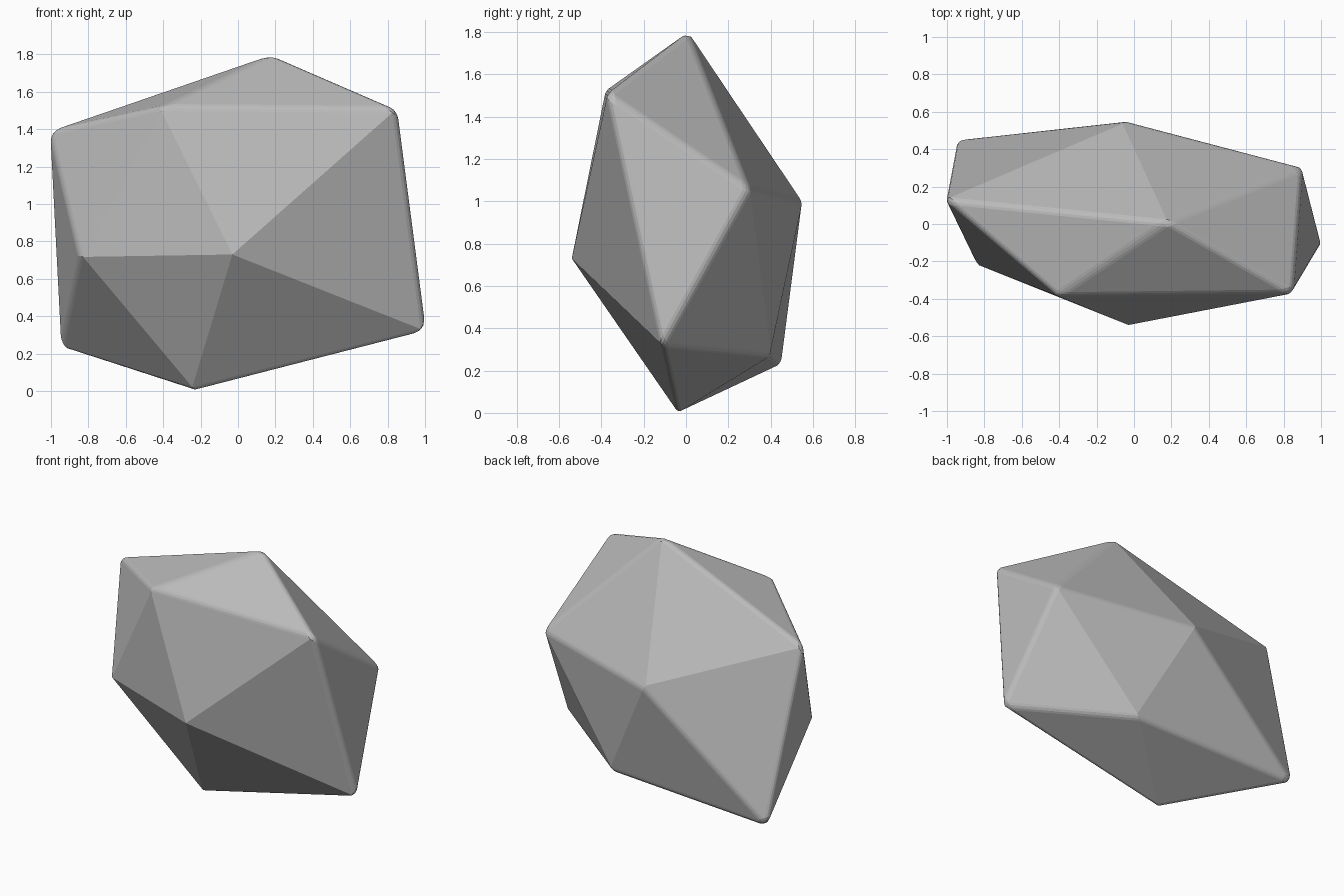
import bpy
import bmesh
from math import radians

cube = bpy.data.objects.get("Cube")
if cube:
    bpy.data.objects.remove(cube, do_unlink=True)

# Stone corners: an irregular twenty-sided solid, rings run counterclockwise
TOP = (0.18, 0.01, 1.80)
UPPER = [(0.85, -0.37, 1.51), (0.90, 0.30, 1.06), (-0.05, 0.55, 1.0),
         (-1.01, 0.13, 1.39), (-0.41, -0.385, 1.52)]
LOWER = [(1.005, -0.11, 0.32), (0.30, 0.40, 0.27), (-0.95, 0.45, 0.23),
         (-0.85, -0.20, 0.72), (-0.03, -0.54, 0.73)]
BOTTOM = (-0.24, -0.04, 0.0)

bm = bmesh.new()
top, bottom = bm.verts.new(TOP), bm.verts.new(BOTTOM)
upper = [bm.verts.new(p) for p in UPPER]
lower = [bm.verts.new(p) for p in LOWER]

# Caps and the zigzag belt between the rings
for i in range(len(upper)):
    j = (i + 1) % len(upper)
    bm.faces.new((top, upper[i], upper[j]))
    bm.faces.new((upper[i], lower[i], upper[j]))
    bm.faces.new((upper[j], lower[i], lower[j]))
    bm.faces.new((bottom, lower[j], lower[i]))
bmesh.ops.recalc_face_normals(bm, faces=bm.faces)

mesh = bpy.data.meshes.new("stone")
bm.to_mesh(mesh)
bm.free()
stone = bpy.data.objects.new("stone", mesh)
bpy.context.collection.objects.link(stone)

# Worn edges: only the sharper ridges are rounded
bevel = stone.modifiers.new("worn_edges", 'BEVEL')
bevel.width = 0.025
bevel.segments = 3
bevel.limit_method = 'ANGLE'
bevel.angle_limit = radians(30)

# Stone colour
grey = (0.5, 0.5, 0.5, 1.0)
mat = bpy.data.materials.new("stone_grey")
mat.use_nodes = True
mat.diffuse_color = grey
mat.node_tree.nodes["Principled BSDF"].inputs["Base Color"].default_value = grey
mesh.materials.append(mat)
